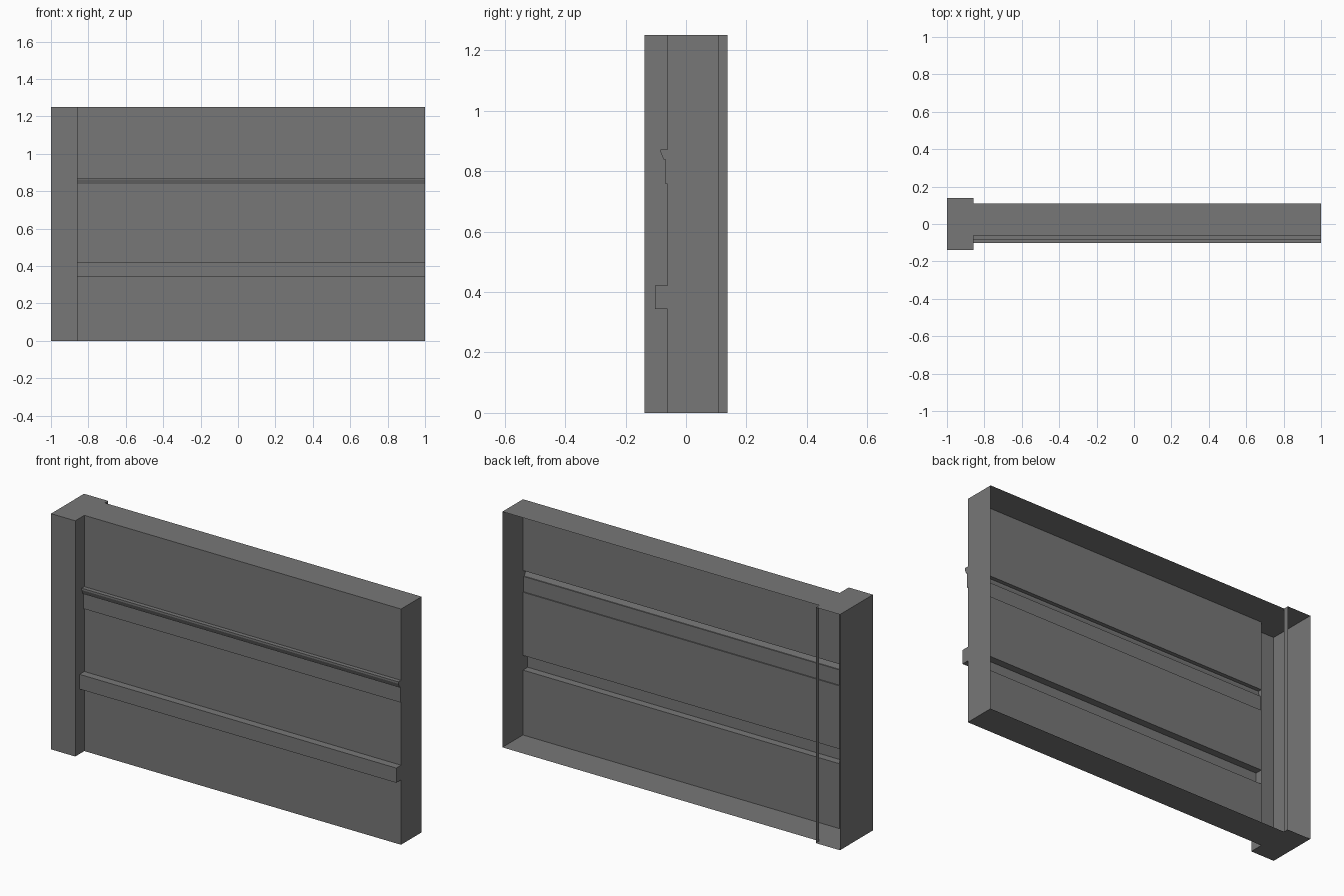
import bpy
import bmesh

cube = bpy.data.objects.get("Cube")
if cube:
    bpy.data.objects.remove(cube)

# One plain grey for the whole wall
grey = bpy.data.materials.new("plain_grey")
grey.use_nodes = True
colour = (0.185, 0.185, 0.185, 1)
grey.diffuse_color = colour
grey.node_tree.nodes["Principled BSDF"].inputs["Base Color"].default_value = colour

HEIGHT = 1.25
END = 1.0            # half the length
POST_X = -0.858      # inner side of the post
POST_Y = 0.138       # half the post depth
FRONT, BACK = -0.062, 0.11


def sweep(bm, chain, offset):
    """Extrude an open chain of points into a strip; return both rims."""
    start = [bm.verts.new(p) for p in chain]
    end = [bm.verts.new([a + b for a, b in zip(p, offset)]) for p in chain]
    for i in range(len(chain) - 1):
        bm.faces.new((start[i], start[i + 1], end[i + 1], end[i]))
    return start, end


def finish(bm, name):
    mesh = bpy.data.meshes.new(name)
    bm.to_mesh(mesh)
    bm.free()
    mesh.materials.append(grey)
    obj = bpy.data.objects.new(name, mesh)
    bpy.context.collection.objects.link(obj)


# Wall panel: open-backed section with a square rail and a moulded rail
rail = [(FRONT, 0.344), (-0.102, 0.344), (-0.102, 0.422), (FRONT, 0.422)]
moulding = [(FRONT, 0.757), (-0.068, 0.757), (-0.068, 0.838), (-0.074, 0.838),
            (-0.084, 0.862), (-0.084, 0.872), (FRONT, 0.872)]
section = [(BACK, 0), (FRONT, 0), *rail, *moulding, (FRONT, HEIGHT), (BACK, HEIGHT)]
bm = bmesh.new()
# Swept from the far end so the faces point outward
far, near = sweep(bm, [(END, y, z) for y, z in reversed(section)], (POST_X - END, 0, 0))
bm.faces.new(far)
finish(bm, "wall_panel")

# End post: hollow, open at the back, with a small return strip
bm = bmesh.new()
up = (0, 0, HEIGHT)
sweep(bm, [(-END, POST_Y, 0), (-END, -POST_Y, 0),
           (POST_X, -POST_Y, 0), (POST_X, FRONT, 0)], up)
sweep(bm, [(POST_X, BACK, 0), (POST_X, POST_Y, 0)], up)
outline = [(-END, -POST_Y), (POST_X, -POST_Y), (POST_X, FRONT),
           (POST_X, BACK), (POST_X, POST_Y), (-END, POST_Y)]
bm.faces.new([bm.verts.new((x, y, HEIGHT)) for x, y in outline])
bm.faces.new([bm.verts.new((x, y, 0)) for x, y in reversed(outline)])
bmesh.ops.remove_doubles(bm, verts=bm.verts, dist=0.0001)
finish(bm, "end_post")
